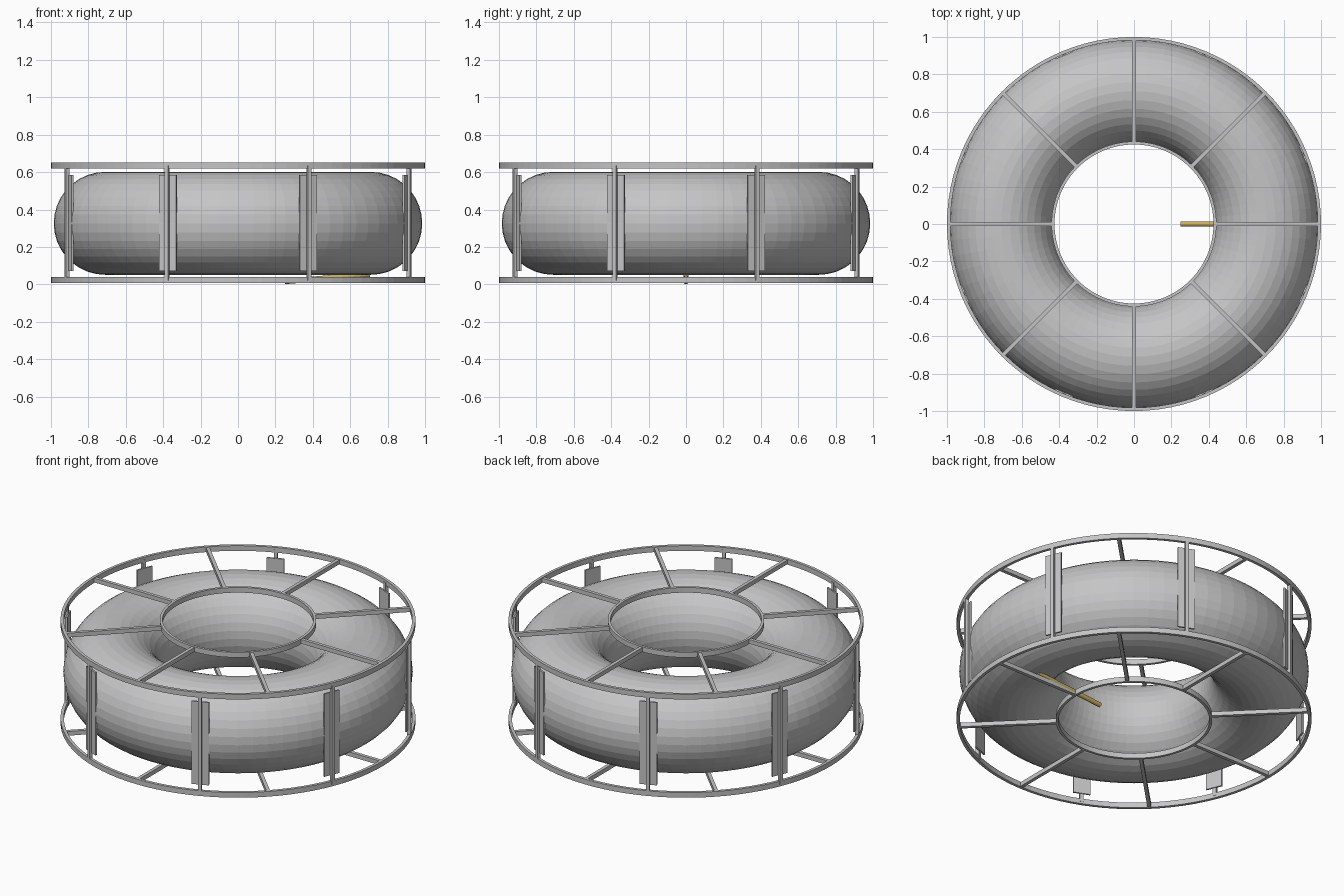
import bpy
import bmesh
from math import pi, cos, sin
from mathutils import Vector, Matrix

cube = bpy.data.objects.get("Cube")
if cube:
    bpy.data.objects.remove(cube)


def material(name, rgb):
    mat = bpy.data.materials.new(name)
    mat.use_nodes = True
    mat.diffuse_color = (*rgb, 1)
    mat.node_tree.nodes["Principled BSDF"].inputs["Base Color"].default_value = (*rgb, 1)
    return mat


GREY = material("light grey", (0.56, 0.56, 0.57))
GOLD = material("gold", (0.6, 0.42, 0.12))


def finish(name, bm, mat):
    bmesh.ops.recalc_face_normals(bm, faces=bm.faces)
    mesh = bpy.data.meshes.new(name)
    bm.to_mesh(mesh)
    bm.free()
    mesh.materials.append(mat)
    obj = bpy.data.objects.new(name, mesh)
    bpy.context.collection.objects.link(obj)
    return obj


def revolve(name, profile, segments):
    """Sweep a closed (radius, z) profile round the z axis."""
    bm = bmesh.new()
    loops = []
    for i in range(segments):
        a = 2 * pi * i / segments
        loops.append([bm.verts.new((r * cos(a), r * sin(a), z)) for r, z in profile])
    n = len(profile)
    for i in range(segments):
        here, there = loops[i], loops[(i + 1) % segments]
        for j in range(n):
            k = (j + 1) % n
            bm.faces.new((here[j], there[j], there[k], here[k]))
    return finish(name, bm, GREY)


def radial_box(name, r0, r1, width, z0, z1, angle):
    """Box reaching from radius r0 to r1 along the given angle."""
    bm = bmesh.new()
    place = (Matrix.Rotation(angle, 4, 'Z')
             @ Matrix.Translation(((r0 + r1) / 2, 0, (z0 + z1) / 2))
             @ Matrix.Diagonal((r1 - r0, width, z1 - z0, 1)))
    bmesh.ops.create_cube(bm, size=1, matrix=place)
    return finish(name, bm, GREY)


# Large tube body
SIDES = 36
revolve("torus_body", [(0.71 + 0.275 * cos(2 * pi * j / SIDES),
                        0.326 + 0.275 * sin(2 * pi * j / SIDES)) for j in range(SIDES)], 72)

# Upper and lower frames: two hoops joined by eight spokes
for level, z0 in (("lower", 0.007), ("upper", 0.618)):
    z1 = z0 + 0.032
    for hoop, r0, r1 in (("outer", 0.982, 1.0), ("inner", 0.425, 0.441)):
        revolve(f"{level}_{hoop}_hoop", [(r0, z0), (r1, z0), (r1, z1), (r0, z1)], 96)
    for i in range(8):
        radial_box(f"{level}_spoke_{i + 1}", 0.433, 0.99, 0.021,
                   z0 + 0.003, z1 - 0.003, i * pi / 4)

# Uprights between the frames, each with a flat pad against the body
for i in range(8):
    angle = (i + 0.5) * pi / 4
    radial_box(f"upright_{i + 1}", 0.979, 1.0, 0.021, 0.02, 0.635, angle)
    radial_box(f"pad_{i + 1}", 0.974, 0.984, 0.1, 0.07, 0.585, angle)

# Slanted rod under the body
start, end = Vector((0.25, 0, 0.015)), Vector((0.705, 0, 0.053))
axis = end - start
bm = bmesh.new()
bmesh.ops.create_cone(bm, cap_ends=True, segments=16, radius1=0.014, radius2=0.014,
                      depth=axis.length,
                      matrix=Matrix.Translation((start + end) / 2)
                      @ axis.to_track_quat('Z', 'Y').to_matrix().to_4x4())
finish("slanted_rod", bm, GOLD)
